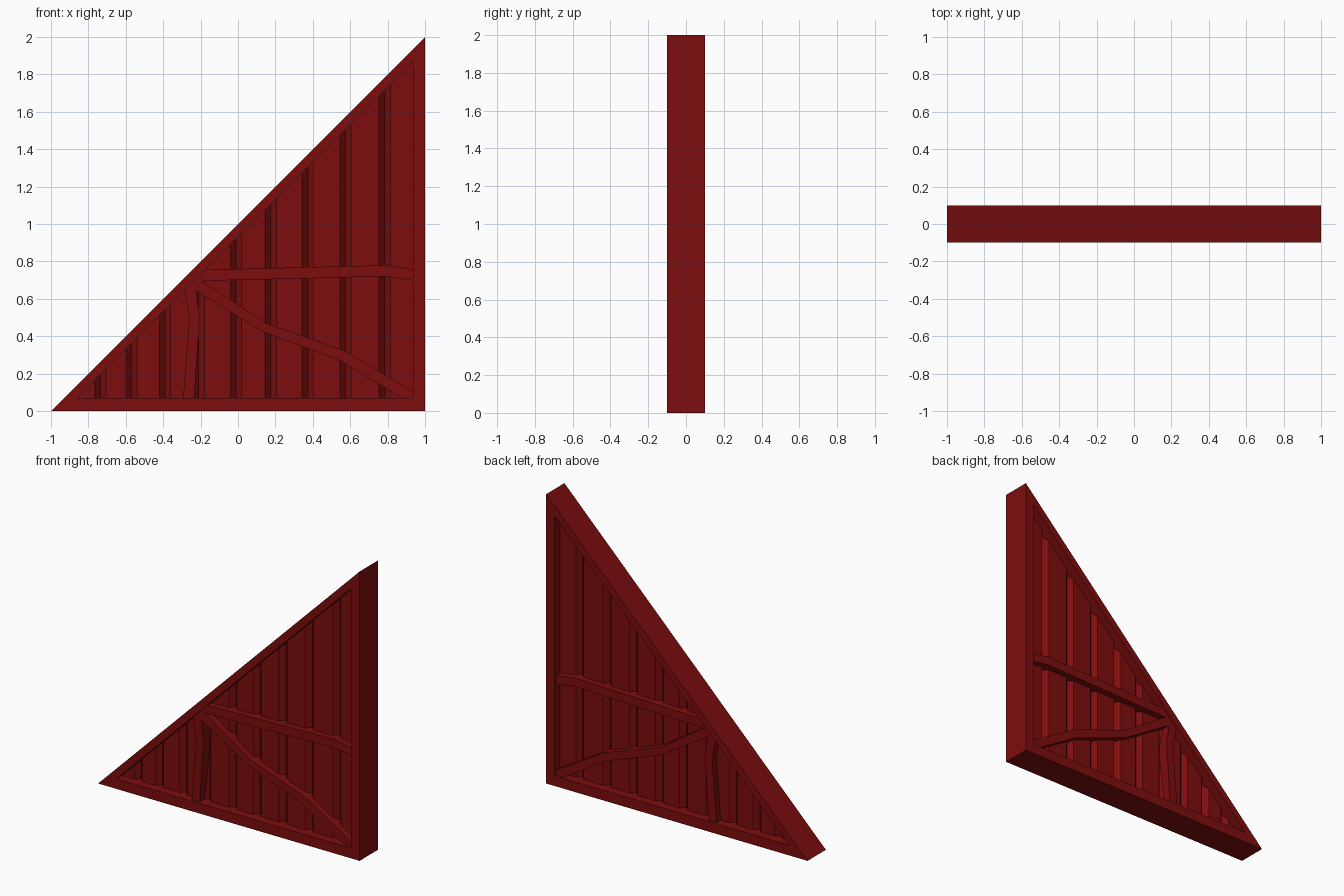
import bpy
import bmesh

cube = bpy.data.objects.get("Cube")
if cube:
    bpy.data.objects.remove(cube, do_unlink=True)

red = bpy.data.materials.new("dark barn red")
red.use_nodes = True
red.diffuse_color = (0.205, 0.004, 0.004, 1)
red.node_tree.nodes["Principled BSDF"].inputs["Base Color"].default_value = red.diffuse_color


def finish(name, bm):
    bmesh.ops.recalc_face_normals(bm, faces=bm.faces)
    mesh = bpy.data.meshes.new(name)
    bm.to_mesh(mesh)
    bm.free()
    mesh.materials.append(red)
    obj = bpy.data.objects.new(name, mesh)
    bpy.context.collection.objects.link(obj)


def sweep(name, rings, closed=False):
    """Skin a row of four-cornered sections, capping the ends if open."""
    bm = bmesh.new()
    rows = [[bm.verts.new(p) for p in ring] for ring in rings]
    pairs = list(zip(rows, rows[1:]))
    if closed:
        pairs.append((rows[-1], rows[0]))
    else:
        bm.faces.new(rows[0])
        bm.faces.new(rows[-1])
    for a, b in pairs:
        for i in range(4):
            j = (i + 1) % 4
            bm.faces.new((a[i], a[j], b[j], b[i]))
    finish(name, bm)


def band(name, edges, depth, closed=False):
    """Flat timber given by its two edge lines in x and z."""
    sweep(name, [((ax, -depth, az), (bx, -depth, bz), (bx, depth, bz), (ax, depth, az))
                 for (ax, az), (bx, bz) in edges], closed)


# Triangular outer frame: outer corner, inner corner
band("frame", [((-1, 0), (-0.86, 0.07)),
               ((1, 0), (0.935, 0.07)),
               ((1, 2), (0.935, 1.865))], 0.1, closed=True)

# Plank panel with V grooves on both sides, cut along the slope
FACE, VALLEY, HALF = 0.04, 0.008, 0.03
section = [(-0.88, FACE)]
for x in (-0.735, -0.57, -0.39, -0.21, -0.01, 0.175, 0.373, 0.575, 0.785):
    section += [(x - HALF, FACE), (x, VALLEY), (x + HALF, FACE)]
section.append((0.95, FACE))
sweep("plank_panel", [((x, -y, 0.05), (x, y, 0.05), (x, y, x + 0.95), (x, -y, x + 0.95))
                      for x, y in section])

# Crooked braces, showing on both sides
BRACE = 0.085
band("horizontal_brace", [((-0.20, 0.755), (-0.25, 0.695)),
                          ((0.20, 0.765), (0.20, 0.705)),
                          ((0.80, 0.78), (0.80, 0.72)),
                          ((0.95, 0.753), (0.95, 0.695))], BRACE)
band("diagonal_brace", [((-0.23, 0.72), (-0.30, 0.69)),
                        ((0.15, 0.47), (0.13, 0.425)),
                        ((0.57, 0.322), (0.55, 0.268)),
                        ((0.95, 0.095), (0.95, 0.025))], BRACE)
band("vertical_brace", [((-0.29, 0.66), (-0.235, 0.72)),
                        ((-0.26, 0.50), (-0.205, 0.50)),
                        ((-0.295, 0.05), (-0.235, 0.05))], BRACE)
